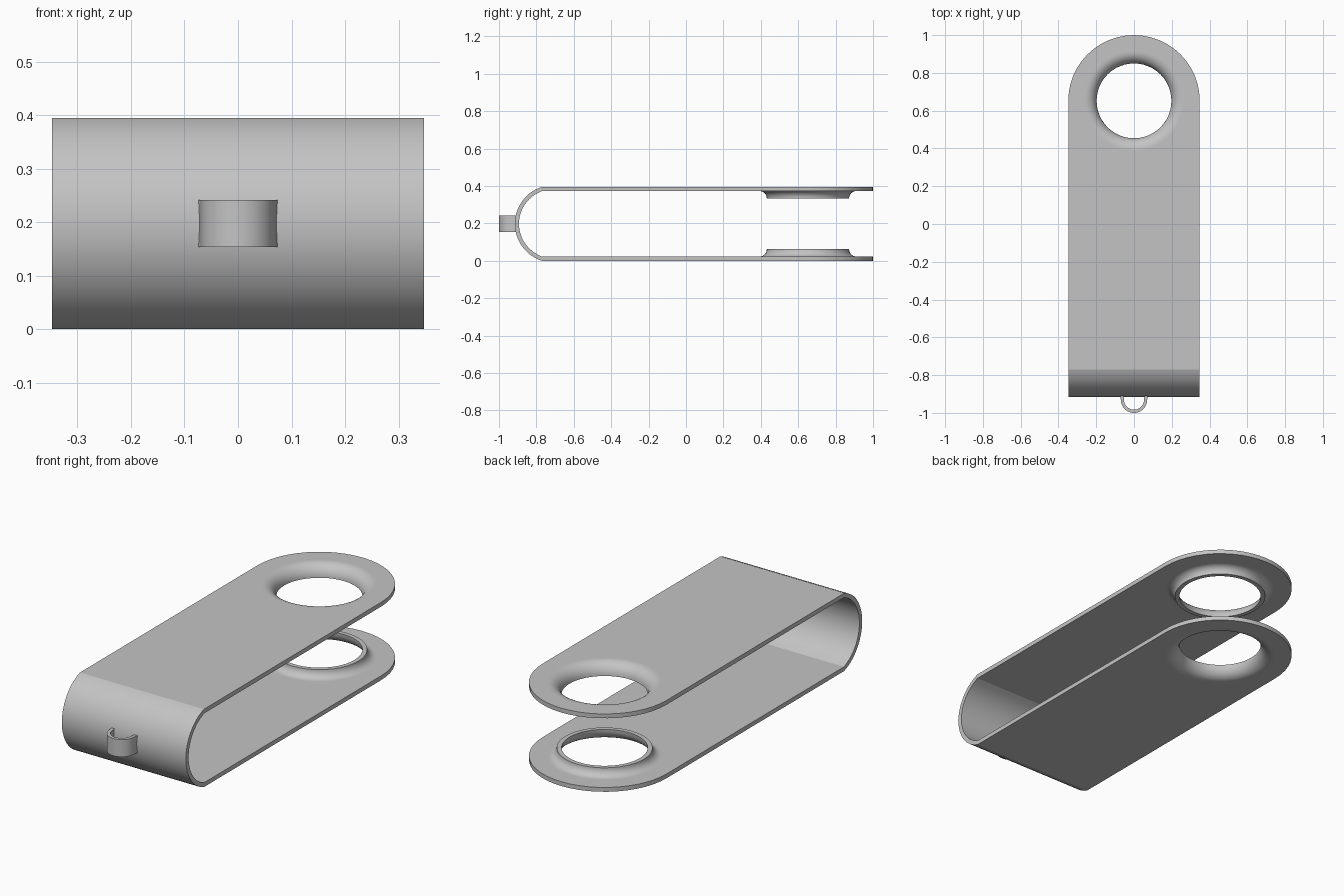
import bpy, bmesh
from math import sin, cos, pi, radians, asin

cube = bpy.data.objects.get("Cube")
if cube:
    bpy.data.objects.remove(cube, do_unlink=True)

HALF_W, HEIGHT, THICK = 0.348, 0.395, 0.022
MID = HEIGHT / 2
HOLE_Y, FRONT_Y = 0.652, -0.77
FLARE_R, FLARE_DROP = 0.26, 0.062
COLS = 48

metal = bpy.data.materials.new("grey metal")
metal.use_nodes = True
metal.diffuse_color = (0.55, 0.55, 0.55, 1)
metal.node_tree.nodes["Principled BSDF"].inputs["Base Color"].default_value = (0.55, 0.55, 0.55, 1)


def finish(name, bm):
    bmesh.ops.recalc_face_normals(bm, faces=bm.faces)
    mesh = bpy.data.meshes.new(name)
    bm.to_mesh(mesh)
    bm.free()
    mesh.materials.append(metal)
    obj = bpy.data.objects.new(name, mesh)
    bpy.context.collection.objects.link(obj)
    bpy.ops.object.select_all(action='DESELECT')
    obj.select_set(True)
    bpy.context.view_layer.objects.active = obj
    bpy.ops.object.shade_smooth_by_angle(angle=radians(25))
    return obj


def bridge(bm, a, b, closed):
    for i in range(len(a) if closed else len(a) - 1):
        j = (i + 1) % len(a)
        bm.faces.new((a[i], a[j], b[j], b[i]))


def outline(a):
    """Round at the back, straight sides and a square front edge."""
    c, s = cos(a), sin(a)
    if s > -1e-6:
        return HALF_W * c, HOLE_Y + HALF_W * s
    m = max(abs(c), abs(s))
    return HALF_W * c / m, HOLE_Y + (HOLE_Y - FRONT_Y) * s / m


def plate(name, flip):
    """Flat arm with a hole whose rim flares inward."""
    bm = bmesh.new()
    angles = [2 * pi * i / COLS for i in range(COLS)]

    def ring(z, r=None):
        pts = [outline(a) if r is None else (r * cos(a), HOLE_Y + r * sin(a)) for a in angles]
        return [bm.verts.new((x, y, HEIGHT - z if flip else z)) for x, y in pts]

    def flare(radius):
        return [(HEIGHT - FLARE_DROP + radius * cos(t), FLARE_R - radius * sin(t))
                for t in (pi / 2 * k / 8 for k in range(9))]

    low = HEIGHT - THICK
    section = ([(HEIGHT, None), (HEIGHT, FLARE_R + 0.006)] + flare(FLARE_DROP)
               + flare(FLARE_DROP - THICK)[::-1] + [(low, FLARE_R + 0.006), (low, None)])
    rings = [ring(*p) for p in section]
    for a, b in zip(rings, rings[1:] + rings[:1]):
        bridge(bm, a, b, True)
    # leave the end open where the arm meets the bend
    joint = [f for f in bm.faces if all(abs(v.co.y - FRONT_Y) < 1e-4 for v in f.verts)]
    bmesh.ops.delete(bm, geom=joint, context='FACES')
    return finish(name, bm)


def strip(name, outer, inner, to_xyz, lo, hi, capped):
    """Curved band: two matching paths swept between lo and hi."""
    bm = bmesh.new()
    o0, o1, i0, i1 = [[bm.verts.new(to_xyz(p, w)) for p in path]
                      for path, w in ((outer, lo), (outer, hi), (inner, lo), (inner, hi))]
    for a, b in ((o0, o1), (o1, i1), (i1, i0), (i0, o0)):
        bridge(bm, a, b, False)
    if capped:
        for k in (0, -1):
            bm.faces.new((o0[k], o1[k], i1[k], i0[k]))
    return finish(name, bm)


# Arms
plate("top_arm", False)
plate("bottom_arm", True)

# Rounded bend joining the arms
BEND_R, BEND_Y = 0.207, -0.708


def bend_path(radius, half_height):
    end = asin(half_height / radius)
    path = [(BEND_Y - radius * cos(end * (k / 14 - 1)), MID + radius * sin(end * (k / 14 - 1)))
            for k in range(29)]
    path[0], path[-1] = (FRONT_Y, path[0][1]), (FRONT_Y, path[-1][1])
    return path


strip("bend", bend_path(BEND_R, MID), bend_path(BEND_R - THICK, MID - THICK),
      lambda p, w: (w, p[0], p[1]), -HALF_W, HALF_W, False)


# Small loop on the front, flaring where it meets the bend
def loop_path(radius):
    arc = [(radius * cos(pi + pi * k / 24), -0.93 + radius * sin(pi + pi * k / 24))
           for k in range(25)]
    tail = [(radius + 0.001, -0.918), (radius + 0.004, -0.91), (radius + 0.008, -0.9)]
    return [(-x, y) for x, y in tail[::-1]] + arc + tail


strip("front_loop", loop_path(0.07), loop_path(0.053),
      lambda p, w: (p[0], p[1], w), MID - 0.044, MID + 0.044, True)
